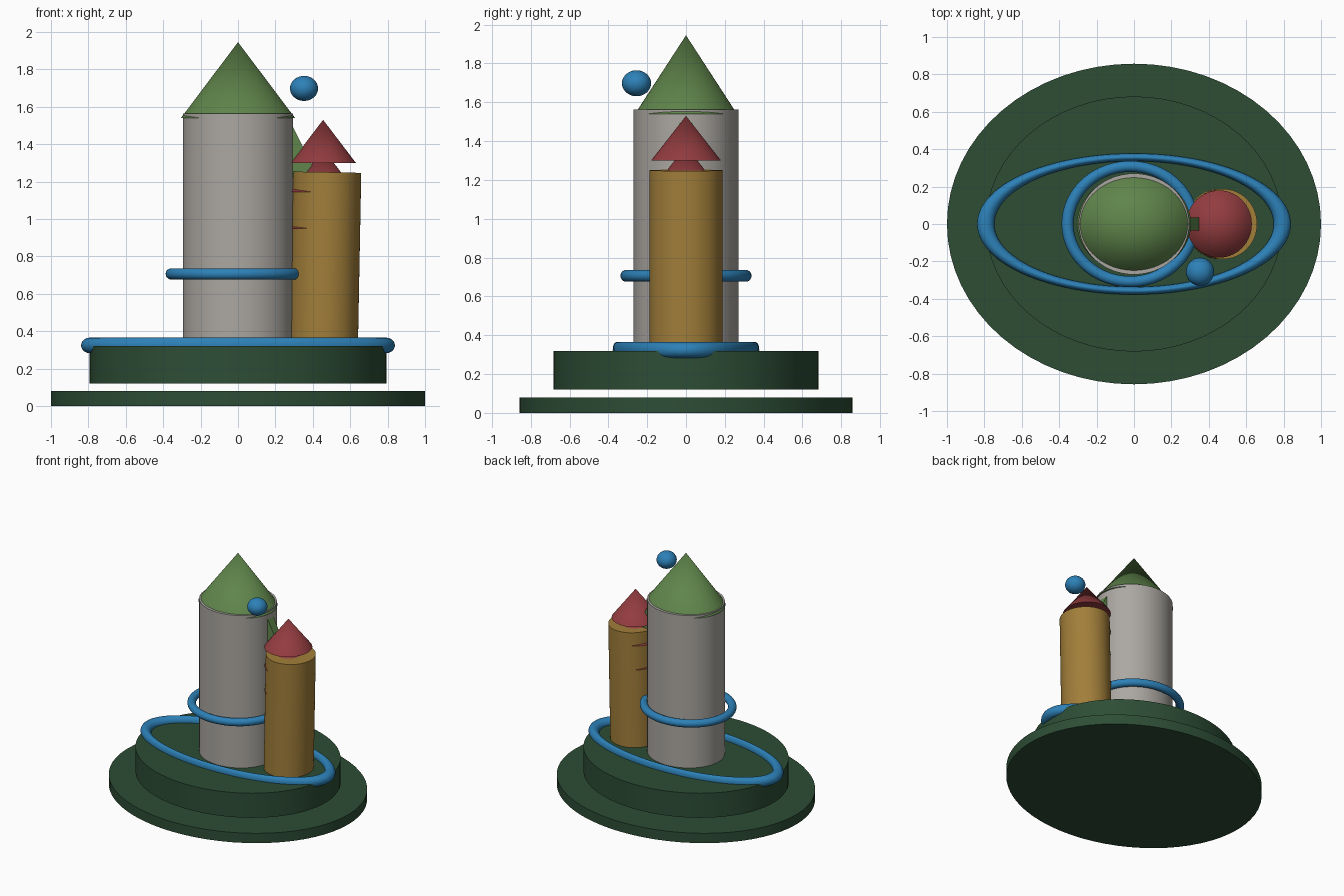
import bpy, math

if "Cube" in bpy.data.objects:
    bpy.data.objects.remove(bpy.data.objects["Cube"])


def material(name, rgb):
    m = bpy.data.materials.new(name)
    m.diffuse_color = (*rgb, 1)
    m.use_nodes = True
    m.node_tree.nodes["Principled BSDF"].inputs["Base Color"].default_value = m.diffuse_color
    return m


DARK_GREEN = material("dark_green", (0.026, 0.075, 0.036))
LEAF_GREEN = material("leaf_green", (0.115, 0.235, 0.07))
GREY = material("stone_grey", (0.41, 0.39, 0.36))
OCHRE = material("ochre", (0.36, 0.21, 0.042))
RED = material("brick_red", (0.29, 0.045, 0.05))
BLUE = material("blue", (0.026, 0.22, 0.48))


def finish(name, mat, scale=(1, 1, 1), tilt=0):
    ob = bpy.context.object
    ob.name = name
    ob.scale = scale
    ob.rotation_euler[1] = tilt
    ob.data.materials.append(mat)
    bpy.ops.object.transform_apply(location=False, rotation=True, scale=True)
    bpy.ops.object.shade_smooth_by_angle(angle=math.radians(40))
    return ob


def drum(name, mat, x, z0, z1, rx, ry, tilt=0):
    bpy.ops.mesh.primitive_cylinder_add(vertices=64, radius=1, depth=z1 - z0,
                                        location=(x, 0, (z0 + z1) / 2))
    return finish(name, mat, (rx, ry, 1), tilt)


def spire(name, mat, x, z0, z1, rx, ry):
    bpy.ops.mesh.primitive_cone_add(vertices=64, radius1=1, depth=z1 - z0,
                                    location=(x, 0, (z0 + z1) / 2))
    return finish(name, mat, (rx, ry, 1))


def ring(name, x, z, major, minor, sy, sz):
    bpy.ops.mesh.primitive_torus_add(major_radius=major, minor_radius=minor,
                                     major_segments=96, minor_segments=20,
                                     location=(x, 0, z))
    return finish(name, BLUE, (1, sy, sz))


# Two-step floating base
drum("base_lower", DARK_GREEN, 0, 0, 0.08, 1.0, 0.857)
drum("base_upper", DARK_GREEN, 0, 0.12, 0.32, 0.793, 0.682)

# Main tower with its roof
drum("main_tower", GREY, 0, 0.315, 1.563, 0.295, 0.27)
spire("main_roof", LEAF_GREEN, 0, 1.54, 1.945, 0.305, 0.263)

# Leaning side tower with stacked roofs, the lower ones mostly inside it
drum("side_tower", OCHRE, 0.467, 0.315, 1.25, 0.183, 0.188, math.radians(1.1))
for i, z in enumerate((0.95, 1.145, 1.30)):
    spire(f"side_roof_{i + 1}", RED, 0.455, z, z + 0.23, 0.175, 0.18)

# Wedge bracket joining the towers
profile = [(0.27, 1.22), (0.43, 1.22), (0.29, 1.50), (0.27, 1.50)]
verts = [(x, y, z) for y in (-0.035, 0.035) for x, z in profile]
faces = [(0, 1, 2, 3), (7, 6, 5, 4)]
faces += [(i, i + 4, (i + 1) % 4 + 4, (i + 1) % 4) for i in range(4)]
mesh = bpy.data.meshes.new("bracket")
mesh.from_pydata(verts, [], faces)
mesh.materials.append(LEAF_GREEN)
bpy.context.collection.objects.link(bpy.data.objects.new("bracket", mesh))

# Rings around the base and the main tower
ring("base_ring", 0, 0.324, 0.793, 0.046, 0.45, 0.9)
ring("tower_ring", -0.02, 0.706, 0.335, 0.032, 0.92, 0.95)

# Floating ball
bpy.ops.mesh.primitive_uv_sphere_add(segments=32, ring_count=16, radius=1,
                                     location=(0.353, -0.255, 1.698))
finish("ball", BLUE, (0.075, 0.075, 0.067))
